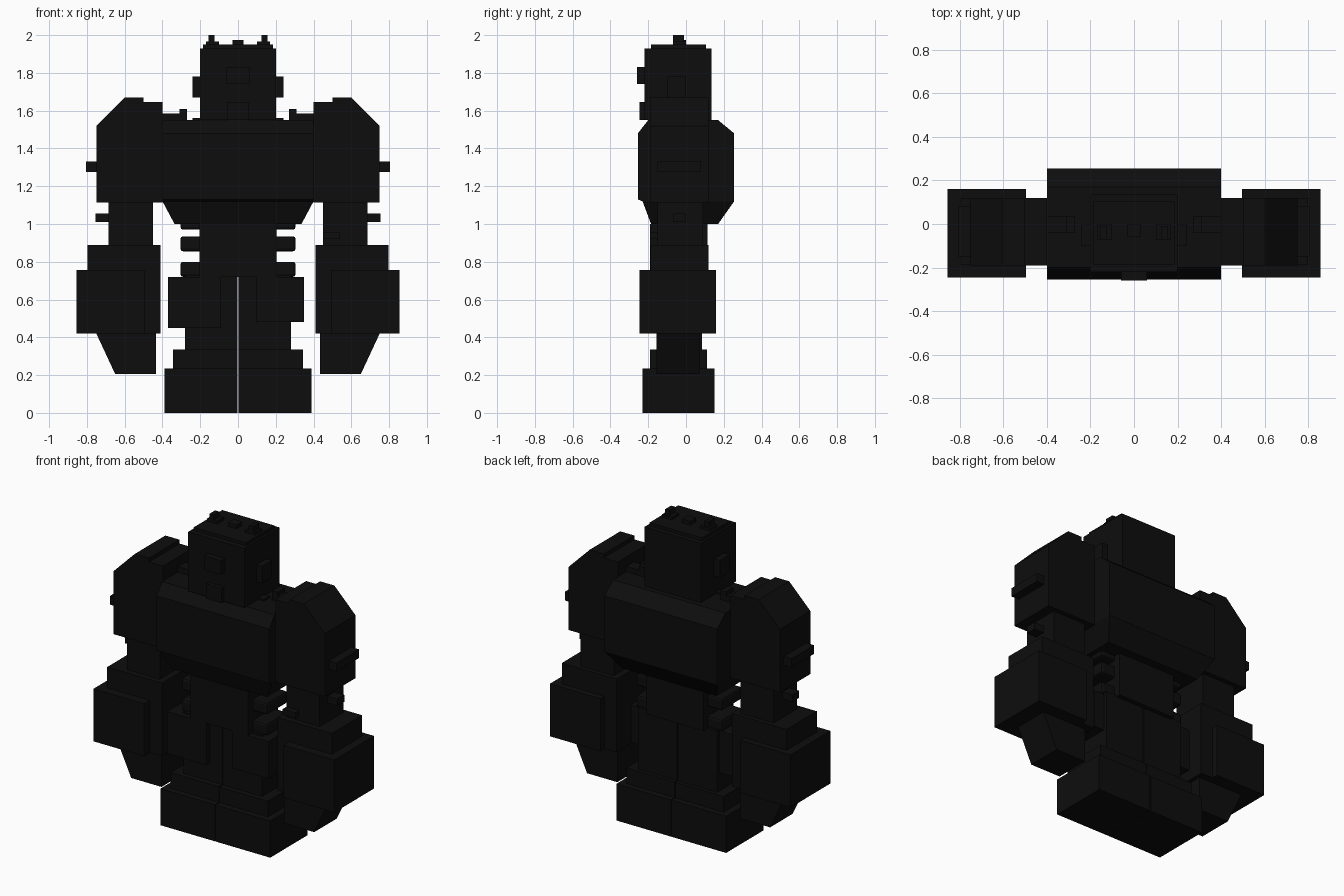
import bpy, bmesh

cube = bpy.data.objects.get("Cube")
if cube:
    bpy.data.objects.remove(cube)

# One flat near-black finish
COLOUR = (0.004, 0.004, 0.004, 1)
black = bpy.data.materials.new("matte_black")
black.use_nodes = True
black.diffuse_color = COLOUR
black.node_tree.nodes["Principled BSDF"].inputs["Base Color"].default_value = COLOUR


def prism(name, profile, lo, hi, axis, bevel=0.0, mirror=False, taper=None):
    """Extrude a profile along x (points are y, z) or along y (points are x, z)."""
    bm = bmesh.new()

    def place(p, d):
        return (d, p[0], p[1]) if axis == "x" else (p[0], d, p[1])

    rings = [[bm.verts.new(place(p, d)) for p in profile] for d in (lo, hi)]
    bm.faces.new(rings[0])
    bm.faces.new(rings[1][::-1])
    n = len(profile)
    for i in range(n):
        j = (i + 1) % n
        bm.faces.new((rings[0][i], rings[1][i], rings[1][j], rings[0][j]))
    if taper:
        height, factor = taper
        for v in bm.verts:
            if v.co.z < height:
                v.co.x *= factor
    bmesh.ops.recalc_face_normals(bm, faces=bm.faces[:])
    mesh = bpy.data.meshes.new(name)
    bm.to_mesh(mesh)
    bm.free()
    mesh.materials.append(black)
    obj = bpy.data.objects.new(name, mesh)
    bpy.context.collection.objects.link(obj)
    if bevel:
        mod = obj.modifiers.new("bevel", "BEVEL")
        mod.width, mod.segments = bevel, 2
    if mirror:
        obj.modifiers.new("mirror", "MIRROR")
    return obj


def box(name, x, y, z, **kw):
    corners = [(x[0], z[0]), (x[1], z[0]), (x[1], z[1]), (x[0], z[1])]
    return prism(name, corners, y[0], y[1], "y", **kw)


def pair(name, x, y, z, **kw):
    return box(name, x, y, z, mirror=True, **kw)


# Head and face
box("head", (-.2, .2), (-.22, .135), (1.55, 1.93))
box("head_cap", (-.185, .185), (-.185, .105), (1.93, 1.95))
box("nose", (-.06, .06), (-.26, -.22), (1.74, 1.83))
box("chin", (-.055, .055), (-.245, -.22), (1.55, 1.645))
pair("ear", (.2, .24), (-.1, .0), (1.67, 1.78))
box("crest_middle", (-.03, .03), (-.06, 0), (1.95, 1.975))
pair("crest_base", (.1, .17), (-.07, 0), (1.95, 1.967))
pair("crest_horn", (.125, .155), (-.07, -.01), (1.95, 2))

# Torso: upper block with chamfered front and back, lower part tapering inward
prism("torso", [(-.2, 1.55), (-.255, 1.48), (-.255, 1.13), (-.23, 1.12),
                (.255, 1.12), (.255, 1.48), (.17, 1.55)], -.4, .4, "x")
prism("torso_underside", [(-.23, 1.12), (-.185, 1), (.17, 1), (.255, 1.12)],
      -.4, .4, "x", taper=(1.05, .84))
pair("collar_pad", (.27, .4), (-.04, .035), (1.55, 1.585))
pair("collar_knob", (.27, .31), (-.04, .035), (1.585, 1.61))
pair("collar_peg", (.2, .24), (-.08, -.02), (1.55, 1.56))

# Waist with stacked side ribs
box("waist", (-.205, .205), (-.19, .115), (.72, 1))
for i, (low, high) in enumerate([(.72, .8), (.855, .935), (.97, 1.03)]):
    pair(f"waist_rib_{i}", (.19, .305), (-.14, .07), (low, high), bevel=.015)

# Arms
prism("shoulder", [(.4, 1.115), (.75, 1.115), (.75, 1.52), (.6, 1.67), (.5, 1.67),
                   (.5, 1.645), (.4, 1.645)], -.19, .12, "y", mirror=True)
pair("shoulder_bar", (.75, .805), (-.15, .08), (1.275, 1.33))
pair("upper_arm", (.45, .685), (-.15, .09), (.88, 1.12))
pair("elbow_peg", (.685, .755), (-.07, 0), (1.01, 1.055))
pair("elbow_block", (.41, .798), (-.187, .12), (.42, .89))
pair("forearm", (.495, .855), (-.245, .16), (.42, .757))
prism("hand", [(.435, .205), (.65, .205), (.75, .42), (.435, .42)],
      -.155, .075, "y", mirror=True)
box("arm_lever", (.45, .54), (-.19, -.15), (.92, .955))

# Legs
pair("leg", (.003, .28), (-.155, .085), (.3, .73))
box("right_hip_pad", (-.37, -.09), (-.19, .06), (.45, .72))
box("left_hip_pad", (.095, .35), (-.19, .06), (.48, .72))
pair("ankle", (.003, .345), (-.19, .11), (.23, .335))
pair("foot", (.003, .39), (-.23, .15), (0, .235))
